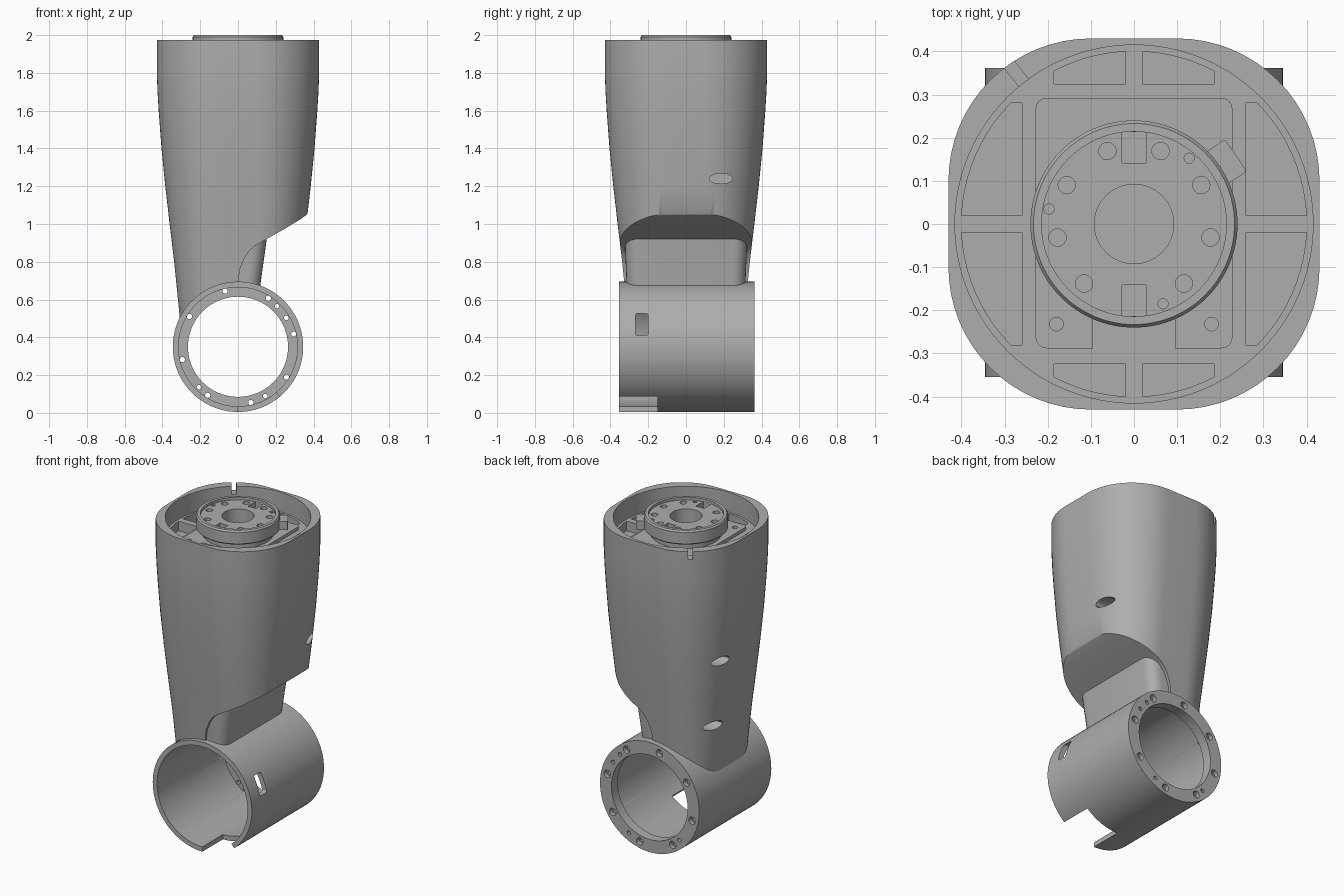
import bpy, bmesh
from math import sin, cos, pi, radians, asin, atan2, hypot
from mathutils import Matrix

cube = bpy.data.objects.get("Cube")
if cube:
    bpy.data.objects.remove(cube, do_unlink=True)

grey = bpy.data.materials.new("satin_grey")
grey.use_nodes = True
tone = (0.42, 0.42, 0.42, 1)
grey.diffuse_color = tone
grey.node_tree.nodes["Principled BSDF"].inputs["Base Color"].default_value = tone


def loft(name, rings):
    """Skin a stack of equal-length closed rings and cap both ends."""
    bm = bmesh.new()
    rows = [[bm.verts.new(p) for p in ring] for ring in rings]
    n = len(rows[0])
    for a, b in zip(rows, rows[1:]):
        for i in range(n):
            j = (i + 1) % n
            bm.faces.new((a[i], a[j], b[j], b[i]))
    bm.faces.new(rows[0][::-1])
    bm.faces.new(rows[-1])
    bmesh.ops.recalc_face_normals(bm, faces=bm.faces)
    mesh = bpy.data.meshes.new(name)
    bm.to_mesh(mesh)
    bm.free()
    mesh.materials.append(grey)
    ob = bpy.data.objects.new(name, mesh)
    bpy.context.collection.objects.link(ob)
    return ob


def prism(name, pts, a, b, axis="Z"):
    """Extrude a 2D outline from a to b along an axis."""
    place = {"X": lambda u, v, t: (t, u, v),
             "Y": lambda u, v, t: (u, t, v),
             "Z": lambda u, v, t: (u, v, t)}[axis]
    return loft(name, [[place(u, v, t) for u, v in pts] for t in (a, b)])


def arc(r, start, end, n=16, cx=0, cy=0):
    return [(cx + r * cos(radians(start + (end - start) * i / n)),
             cy + r * sin(radians(start + (end - start) * i / n)))
            for i in range(n + 1)]


def circle(r, cx=0, cy=0, n=24):
    return arc(r, 0, 360, n, cx, cy)[:-1]


def rounded(x0, x1, y0, y1, r, n=6):
    """Rounded rectangle outline."""
    return (arc(r, 0, 90, n, x1 - r, y1 - r) + arc(r, 90, 180, n, x0 + r, y1 - r)
            + arc(r, 180, 270, n, x0 + r, y0 + r) + arc(r, 270, 360, n, x1 - r, y0 + r))


def cut(ob, cutter):
    """Subtract a cutter and remove it."""
    cutter.hide_render = True
    mod = ob.modifiers.new("cut", "BOOLEAN")
    mod.operation = "DIFFERENCE"
    mod.solver = "EXACT"
    mod.object = cutter
    bpy.ops.object.select_all(action="DESELECT")
    bpy.context.view_layer.objects.active = ob
    ob.select_set(True)
    bpy.ops.object.modifier_apply(modifier=mod.name)
    bpy.data.objects.remove(cutter, do_unlink=True)


def polar(r, deg):
    return r * cos(radians(deg)), r * sin(radians(deg))


AXIS_Z = 0.35
FLOOR = 1.85


def bore():
    return prism("bore", circle(0.33, 0, AXIS_Z, 96), -0.6, 0.6, "Y")


# Tapered arm body: rounded square section
profile = [(0.35, 0.293), (0.5, 0.308), (0.8, 0.338), (1.0, 0.362), (1.2, 0.385),
           (1.4, 0.405), (1.6, 0.42), (1.7, 0.426), (1.8, 0.43), (1.975, 0.43)]
body = loft("arm_body", [[(x, y, z) for x, y in rounded(-w, w, -w, w, w - 0.1, 16)]
                         for z, w in profile])

# Sloped undercut on the left side
undercut = [(0.6, 1.2), (0.39, 1.09), (0.365, 1.05), (0.33, 1.025), (0.25, 0.976),
            (0.16, 0.925), (0.09, 0.885), (0.06, 0.857), (0.035, 0.82), (0.01, 0.76),
            (0, 0.69), (0, 0.3), (0.6, 0.3)]
cut(body, prism("undercut", undercut, -0.7, 0.7, "Y"))
cut(body, bore())

# Top well with webbed floor pockets
cut(body, prism("well", circle(0.415, n=96), FLOOR, 2.2))
side_end = asin(0.28 / 0.4) * 180 / pi
side_start = asin(0.02 / 0.4) * 180 / pi
top_start = 90 - asin(0.185 / 0.4) * 180 / pi
side_pocket = [(0.26, 0.28), (0.26, 0.02)] + arc(0.4, side_start, side_end, 10)
end_pocket = [(0.02, 0.325), (0.185, 0.325)] + arc(0.4, top_start, 90 - side_start, 10)
for sx in (-1, 1):
    for sy in (-1, 1):
        for outline in (side_pocket, end_pocket):
            cut(body, prism("pocket", [(sx * x, sy * y) for x, y in outline],
                            FLOOR - 0.06, FLOOR + 0.05))

# Rim slot
slot = prism("rim_slot", rounded(0.38, 0.55, -0.014, 0.014, 0.005), 1.925, 2.1)
slot.data.transform(Matrix.Rotation(radians(128), 4, "Z"))
cut(body, slot)

# Oval side access holes
for x0, x1, z in ((0.26, 0.6, 1.24), (-0.6, -0.26, 1.24), (-0.6, -0.22, 0.82)):
    oval = [(0.185 + 0.062 * u, z + 0.027 * v) for u, v in circle(1)]
    cut(body, prism("oval", oval, x0, x1, "X"))

# Neck between body and joint tube
neck = loft("neck", [[(x, y, z) for x, y in rounded(-0.2, x1, -w, w, 0.07)]
                     for z, x1, w in ((0.4, 0.09, 0.3), (0.69, 0.12, 0.315), (0.94, 0.155, 0.325))])
cut(neck, bore())

# Joint tube with a flange at the back
tube = prism("joint_tube", circle(0.345, 0, AXIS_Z, 96), -0.355, 0.362, "Y")
cut(tube, prism("main_bore", circle(0.315, 0, AXIS_Z, 96), -0.5, 0.3, "Y"))
cut(tube, prism("flange_bore", circle(0.265, 0, AXIS_Z, 96), 0.2, 0.5, "Y"))

# Flange holes: eight counterbored, four small
for k in range(8):
    u, v = polar(0.303, 13 + 45 * k)
    cut(tube, prism("bolt_hole", circle(0.014, u, AXIS_Z + v, 16), 0.25, 0.5, "Y"))
    cut(tube, prism("counterbore", circle(0.023, u, AXIS_Z + v, 16), 0.335, 0.5, "Y"))
for deg in (31, 46, 226, 299):
    u, v = polar(0.298, deg)
    cut(tube, prism("pin_hole", circle(0.012, u, AXIS_Z + v, 12), 0.25, 0.5, "Y"))

# Side window and lower edge notch
cut(tube, prism("window", rounded(-0.268, -0.2, 0.41, 0.527, 0.012), 0.2, 0.5, "X"))
notch = arc(0.25, 270, 310, 12, 0, AXIS_Z) + arc(0.42, 310, 270, 12, 0, AXIS_Z)
cut(tube, prism("edge_notch", notch, -0.5, -0.15, "Y"))

# Mounting plate on the well floor
plate = prism("mounting_plate", rounded(-0.228, 0.228, -0.288, 0.292, 0.025), FLOOR - 0.02, FLOOR + 0.02)
cut(plate, prism("plate_gap", rounded(-0.095, 0.095, -0.4, -0.215, 0.005), FLOOR, FLOOR + 0.1))
for x in (-0.18, 0.18):
    cut(plate, prism("plate_hole", circle(0.016, x, -0.232, 16), FLOOR, FLOOR + 0.1))

# Hub: narrow stem and wide chamfered ring
hub = loft("hub", [[(x, y, z) for x, y in circle(r, n=96)]
                   for r, z in ((0.2, FLOOR - 0.02), (0.2, 1.91), (0.232, 1.91),
                                (0.24, 1.918), (0.24, 1.99), (0.233, 2.0))])
cut(hub, prism("hub_recess", circle(0.214, n=96), 1.983, 2.1))
cut(hub, prism("hub_bore", circle(0.092, n=64), 1.87, 2.1))
for y0, y1 in ((0.14, 0.213), (-0.213, -0.14)):
    cut(hub, prism("hub_slot", rounded(-0.028, 0.028, y0, y1, 0.004), 1.94, 2.1))
for k in range(9):
    cut(hub, prism("hub_hole", circle(0.02, *polar(0.18, 270 + 40 * k)), 1.955, 2.1))
for r, deg in ((0.2, 170), (0.199, 50), (0.197, 290)):
    cut(hub, prism("hub_pin", circle(0.012, *polar(r, deg), 12), 1.955, 2.1))

# Tab on the hub side
tab = prism("hub_tab", rounded(0.215, 0.285, -0.045, 0.045, 0.006), 1.915, 1.97)
tab.data.transform(Matrix.Rotation(radians(34), 4, "Z"))

# Smooth curved walls, keep machined edges sharp
for ob in (body, neck, tube, plate, hub, tab):
    bpy.ops.object.select_all(action="DESELECT")
    ob.select_set(True)
    bpy.context.view_layer.objects.active = ob
    bpy.ops.object.shade_smooth_by_angle(angle=radians(30))
